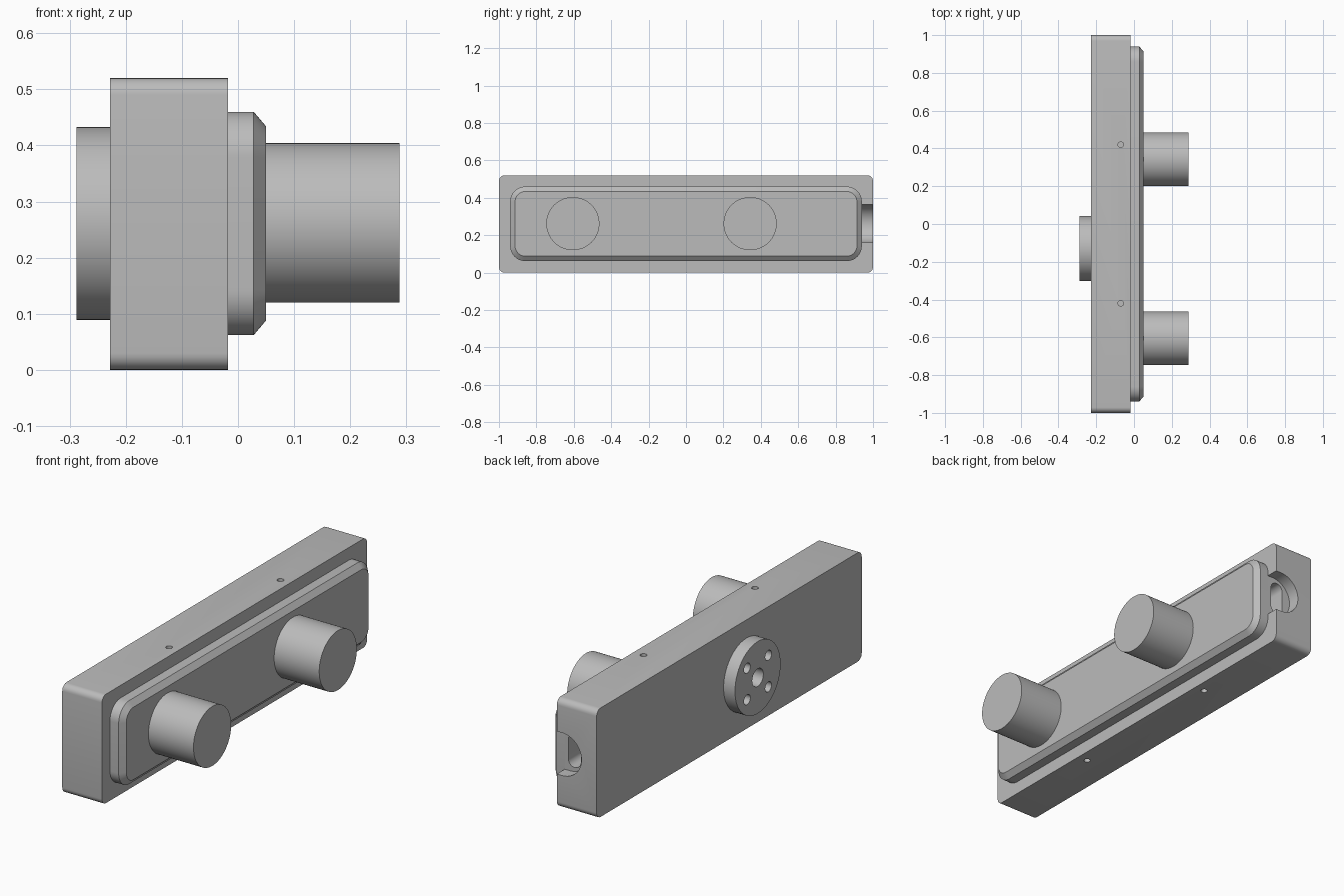
import bpy, bmesh, math
from mathutils import Matrix, Vector

cube = bpy.data.objects.get("Cube")
if cube:
    bpy.data.objects.remove(cube, do_unlink=True)

grey = bpy.data.materials.new("plain grey")
grey.use_nodes = True
grey.diffuse_color = (0.5, 0.5, 0.5, 1)
grey.node_tree.nodes["Principled BSDF"].inputs["Base Color"].default_value = (0.5, 0.5, 0.5, 1)

# Local (width, height, length) directions for each extrusion axis
FRAMES = {
    "X": ((0, 1, 0), (0, 0, 1), (1, 0, 0)),
    "Y": ((0, 0, 1), (1, 0, 0), (0, 1, 0)),
    "Z": ((1, 0, 0), (0, 1, 0), (0, 0, 1)),
}


def loft(name, axis, centre, sections, steps=12):
    """Closed solid through rounded rectangles (position, half width, half height, radius)."""
    u, v, w = (Vector(d) for d in FRAMES[axis])
    bm = bmesh.new()
    rings = []
    for pos, hu, hv, r in sections:
        ring = []
        for i, (su, sv) in enumerate(((1, 1), (-1, 1), (-1, -1), (1, -1))):
            for k in range(steps + 1):
                a = (i + k / steps) * math.pi / 2
                pu = su * (hu - r) + r * math.cos(a)
                pv = sv * (hv - r) + r * math.sin(a)
                ring.append(bm.verts.new(Vector(centre) + u * pu + v * pv + w * pos))
        rings.append(ring)
    n = len(rings[0])
    for low, high in zip(rings, rings[1:]):
        for i in range(n):
            j = (i + 1) % n
            bm.faces.new((low[i], low[j], high[j], high[i]))
    bm.faces.new(rings[0][::-1])
    bm.faces.new(rings[-1])
    bmesh.ops.remove_doubles(bm, verts=bm.verts, dist=1e-5)
    bmesh.ops.recalc_face_normals(bm, faces=bm.faces)
    mesh = bpy.data.meshes.new(name)
    bm.to_mesh(mesh)
    bm.free()
    mesh.materials.append(grey)
    obj = bpy.data.objects.new(name, mesh)
    bpy.context.collection.objects.link(obj)
    return obj


def cylinder(name, axis, centre, start, end, r, steps=12):
    return loft(name, axis, centre, [(start, r, r, r), (end, r, r, r)], steps)


def activate(obj):
    bpy.ops.object.select_all(action="DESELECT")
    obj.select_set(True)
    bpy.context.view_layer.objects.active = obj


def cut(obj, cutter):
    cutter.hide_render = True
    activate(obj)
    mod = obj.modifiers.new("cut", "BOOLEAN")
    mod.operation = "DIFFERENCE"
    mod.solver = "EXACT"
    mod.object = cutter
    bpy.ops.object.modifier_apply(modifier=mod.name)
    bpy.data.objects.remove(cutter, do_unlink=True)


MID = 0.26
BACK, FACE, PANEL = -0.228, -0.018, 0.05

# Main housing with rounded long edges
body = loft("housing", "X", (0, 0, MID),
            [(BACK, 1, 0.26, 0.03), (FACE, 1, 0.26, 0.03)], 6)

# End recess, open towards the panel side, with a slot in its floor
cut(body, loft("recess_cutter", "Y", (0.052, 0, 0.262),
               [(0.94, 0.102, 0.2, 0.102), (1.1, 0.102, 0.2, 0.102)]))
cut(body, loft("slot_cutter", "Y", (-0.07, 0, 0.262),
               [(0.84, 0.08, 0.033, 0.033), (0.97, 0.08, 0.033, 0.033)], 8))

# Small screw holes in the top and bottom
for y in (-0.42, 0.42):
    for z in (0, 0.52):
        cut(body, cylinder("hole_cutter", "Z", (-0.07, y, z), -0.08, 0.08, 0.015, 5))

# Raised cover with a chamfered rim
panel = loft("cover_panel", "X", (0, 0, 0.261),
             [(FACE - 0.01, 0.94, 0.199, 0.08), (0.028, 0.94, 0.199, 0.08),
              (PANEL, 0.914, 0.173, 0.055)])

# Two round posts on the cover
posts = [cylinder(name, "X", (0, y, 0.262), PANEL - 0.01, 0.288, 0.142, 16)
         for name, y in (("front_post", -0.605), ("rear_post", 0.343))]

# Round mounting flange with a centre bore and four bolt holes
flange = cylinder("mounting_flange", "X", (0, -0.13, 0.261), -0.288, BACK, 0.172, 16)
cut(flange, cylinder("bore_cutter", "X", (0, -0.13, 0.261), -0.4, -0.1, 0.042, 8))
for dy in (-0.08, 0.08):
    for dz in (-0.075, 0.075):
        cut(flange, cylinder("bolt_cutter", "X", (0, -0.13 + dy, 0.261 + dz),
                             -0.4, -0.1, 0.024, 6))

for obj in [body, panel, flange] + posts:
    activate(obj)
    bpy.ops.object.shade_smooth_by_angle(angle=math.radians(25))
